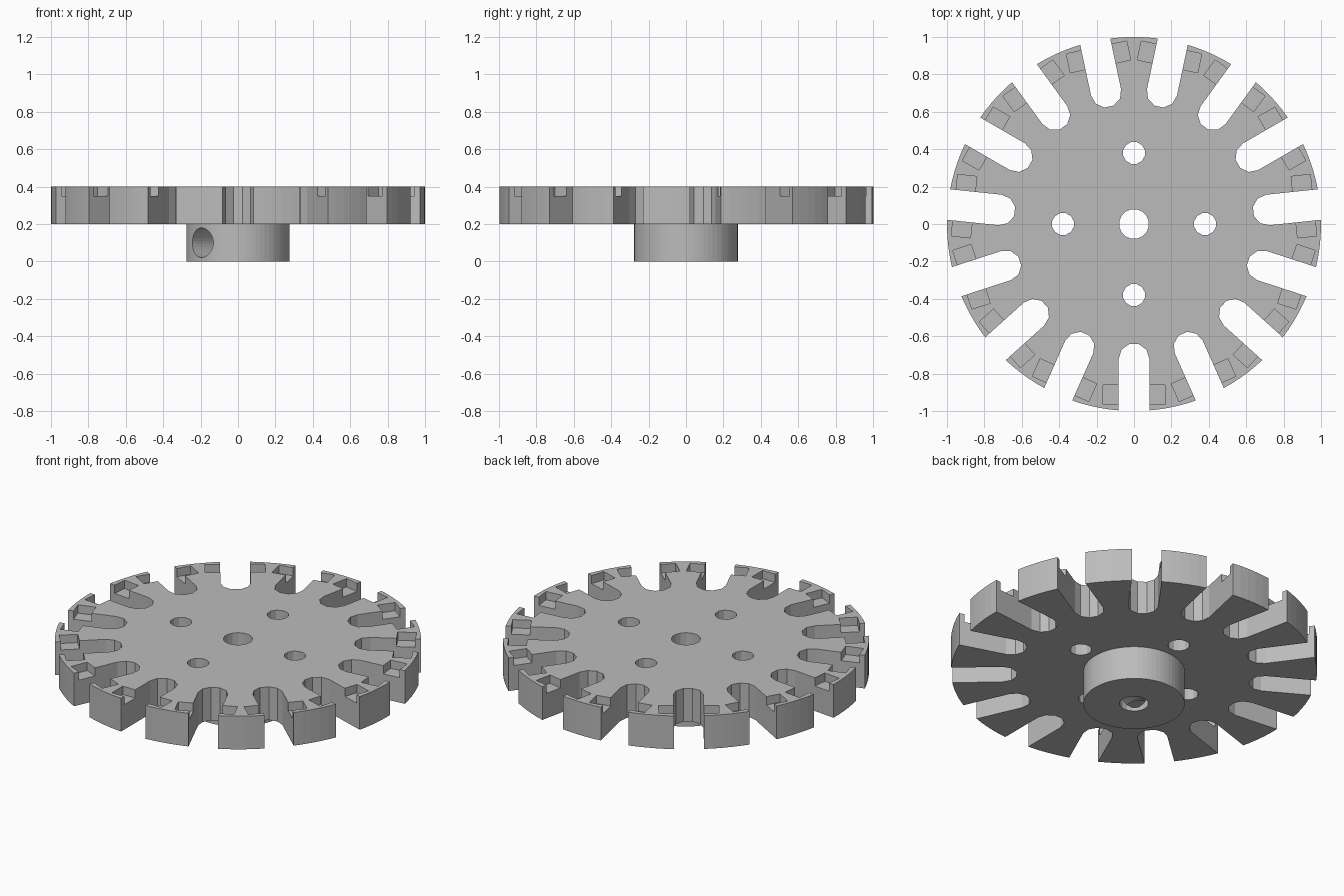
import bpy, bmesh, math
from mathutils import Matrix, Vector

if "Cube" in bpy.data.objects:
    bpy.data.objects.remove(bpy.data.objects["Cube"], do_unlink=True)

SLOTS = 15
DISC_Z, TOP_Z = 0.2, 0.4
SLOT_R, SLOT_IN = 0.082, 0.72
BORE_R = 0.08

grey = bpy.data.materials.new("plain grey")
grey.use_nodes = True
colour = (0.5, 0.5, 0.5, 1)
grey.diffuse_color = colour
grey.node_tree.nodes["Principled BSDF"].inputs["Base Color"].default_value = colour


def finish(name, bm):
    bmesh.ops.recalc_face_normals(bm, faces=bm.faces)
    mesh = bpy.data.meshes.new(name)
    bm.to_mesh(mesh)
    bm.free()
    mesh.materials.append(grey)
    obj = bpy.data.objects.new(name, mesh)
    bpy.context.collection.objects.link(obj)
    return obj


def prism(bm, outline, z0, z1, matrix=Matrix()):
    """Extrude a flat outline from z0 to z1, then place it."""
    face = bm.faces.new([bm.verts.new(matrix @ Vector((x, y, z0))) for x, y in outline])
    new = bmesh.ops.extrude_face_region(bm, geom=[face])["geom"]
    up = matrix.to_3x3() @ Vector((0, 0, z1 - z0))
    bmesh.ops.translate(bm, vec=up, verts=[v for v in new if isinstance(v, bmesh.types.BMVert)])


def circle(radius, sides, x=0, y=0):
    turns = [(i + 0.5) * math.tau / sides for i in range(sides)]
    return [(x + radius * math.cos(a), y + radius * math.sin(a)) for a in turns]


def cut(target, bm):
    cutter = finish("cutter", bm)
    cutter.hide_render = True
    mod = target.modifiers.new("cut", "BOOLEAN")
    mod.operation = "DIFFERENCE"
    mod.solver = "EXACT"
    mod.object = cutter
    bpy.context.view_layer.objects.active = target
    bpy.ops.object.modifier_apply(modifier=mod.name)
    bpy.data.objects.remove(cutter, do_unlink=True)


# Slotted disc
bm = bmesh.new()
prism(bm, circle(1, 120), DISC_Z, TOP_Z)
disc = finish("slotted_disc", bm)

# Round-ended slots around the rim, and shallow pockets on both sides of each
slot = [(SLOT_R, -1.1)]
for i in range(6):
    a = math.pi * i / 5
    slot.append((SLOT_R * math.cos(a), -SLOT_IN + SLOT_R * math.sin(a)))
slot.append((-SLOT_R, -1.1))
pocket = [(-0.165, -0.965), (0.165, -0.965), (0.165, -0.862), (-0.165, -0.862)]
slots, pockets = bmesh.new(), bmesh.new()
for i in range(SLOTS):
    turn = Matrix.Rotation(math.tau * i / SLOTS, 4, "Z")
    prism(slots, slot, DISC_Z - 0.1, TOP_Z + 0.1, turn)
    prism(pockets, pocket, TOP_Z - 0.05, TOP_Z + 0.05, turn)
cut(disc, slots)
cut(disc, pockets)

# Centre bore and four mounting holes
holes = bmesh.new()
prism(holes, circle(BORE_R, 16), DISC_Z - 0.1, TOP_Z + 0.1)
for x, y in ((1, 0), (0, 1), (-1, 0), (0, -1)):
    prism(holes, circle(0.06, 12, 0.38 * x, 0.38 * y), DISC_Z - 0.1, TOP_Z + 0.1)
cut(disc, holes)

# Hub under the disc, with its bore and a radial screw hole
bm = bmesh.new()
prism(bm, circle(0.277, 64), 0, DISC_Z)
hub = finish("hub", bm)
bore = bmesh.new()
prism(bore, circle(BORE_R, 16), -0.1, DISC_Z + 0.1)
cut(hub, bore)
screw = bmesh.new()
aim = (Matrix.Translation((0, 0, 0.1)) @ Matrix.Rotation(math.radians(225), 4, "Z")
       @ Matrix.Rotation(math.radians(90), 4, "Y"))
prism(screw, circle(0.079, 32), 0, 0.4, aim)
cut(hub, screw)
